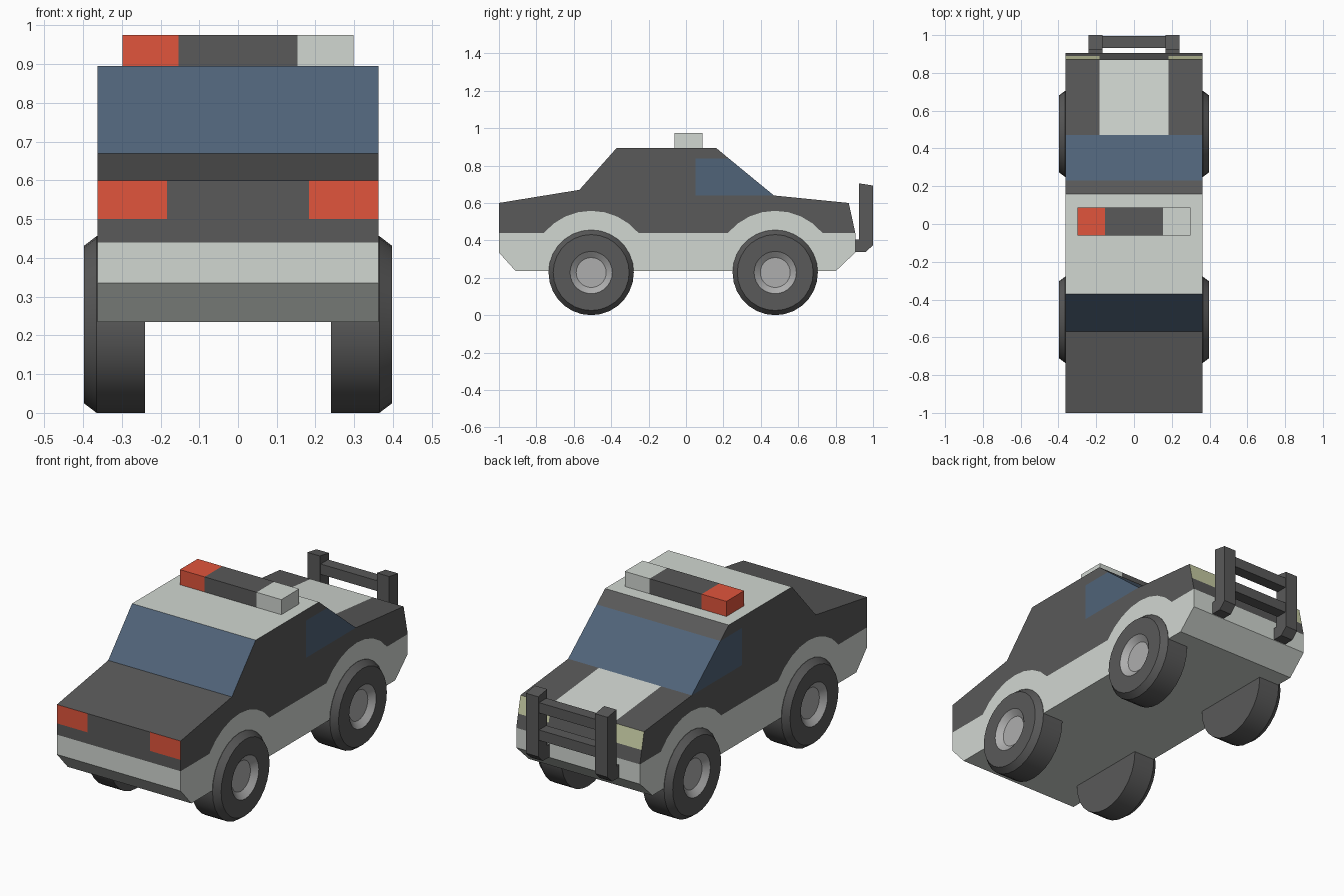
import bpy, bmesh, math

if "Cube" in bpy.data.objects:
    bpy.data.objects.remove(bpy.data.objects["Cube"])

W = 0.363      # half width of the body
S = 0.183      # half width of the hood stripe / inner edge of the lamps
AXLES = [-0.507, 0.477]
HUB_Z = 0.228


def material(name, rgb):
    m = bpy.data.materials.new(name)
    m.diffuse_color = (*rgb, 1)
    m.use_nodes = True
    m.node_tree.nodes["Principled BSDF"].inputs["Base Color"].default_value = m.diffuse_color
    return m


DARK = material("dark_grey", (0.1, 0.1, 0.1))
WHITE = material("white", (0.64, 0.68, 0.64))
GLASS = material("glass", (0.08, 0.125, 0.19))
RED = material("red", (0.75, 0.09, 0.045))
CREAM = material("cream", (0.57, 0.6, 0.37))
METAL = material("metal", (0.42, 0.42, 0.42))
ALL = [DARK, WHITE, GLASS, RED, CREAM, METAL]


def finish(name, bm, mats):
    bmesh.ops.remove_doubles(bm, verts=bm.verts, dist=1e-5)
    bmesh.ops.recalc_face_normals(bm, faces=bm.faces)
    me = bpy.data.meshes.new(name)
    bm.to_mesh(me)
    bm.free()
    for m in mats:
        me.materials.append(m)
    ob = bpy.data.objects.new(name, me)
    bpy.context.collection.objects.link(ob)
    return ob


def face(bm, pts, mat=None):
    f = bm.faces.new([bm.verts.new(p) for p in pts])
    if mat:
        f.material_index = ALL.index(mat)


def prism(name, profile, x0, x1, mat):
    """Side profile (y, z) extruded from x0 to x1."""
    bm = bmesh.new()
    for x in (x0, x1):
        face(bm, [(x, y, z) for y, z in profile])
    for (ya, za), (yb, zb) in zip(profile, profile[1:] + profile[:1]):
        face(bm, [(x0, ya, za), (x1, ya, za), (x1, yb, zb), (x0, yb, zb)])
    return finish(name, bm, [mat])


def box(name, x0, x1, y0, y1, z0, z1, mat):
    return prism(name, [(y0, z0), (y1, z0), (y1, z1), (y0, z1)], x0, x1, mat)


# Body: outline split into coloured strips (one colour, or outer/centre/outer)
upper = [
    ((-1, 0.44), DARK), ((-1, 0.5), (RED, DARK)), ((-1, 0.6), DARK),
    ((-0.57, 0.67), GLASS), ((-0.37, 0.895), WHITE), ((0.16, 0.895), DARK),
    ((0.23, 0.837), GLASS), ((0.47, 0.64), (DARK, WHITE)),
    ((0.87, 0.6), (CREAM, DARK)), ((0.89, 0.51), DARK),
]
lower = [((0.905, 0.44), WHITE), ((0.905, 0.335), WHITE), ((0.8, 0.235), WHITE),
         ((-0.91, 0.235), WHITE), ((-1, 0.335), WHITE)]
bm = bmesh.new()
strips = upper + lower
for (a, mat), (b, _) in zip(strips, strips[1:] + strips[:1]):
    if isinstance(mat, tuple):
        spans = [(-W, -S, mat[0]), (-S, S, mat[1]), (S, W, mat[0])]
    else:
        spans = [(-W, W, mat)]
    for x0, x1, m in spans:
        face(bm, [(x0, *a), (x1, *a), (x1, *b), (x0, *b)], m)

# Body sides: two-tone seam arching over the wheels, with a side window
seam = []
R_ARCH = 0.33
a0 = math.asin((0.44 - HUB_Z) / R_ARCH)
for y in AXLES:
    for i in range(9):
        a = math.pi - a0 - (math.pi - 2 * a0) * i / 8
        seam.append((y + R_ARCH * math.cos(a), HUB_Z + R_ARCH * math.sin(a)))
up = [p for p, _ in upper]
low = [p for p, _ in lower]
sill = [(0.05, 0.837), (0.05, 0.64)]
for x in (-W, W):
    def side(pts, mat):
        face(bm, [(x, y, z) for y, z in pts], mat)
    side(up[:7] + sill + up[7:] + low[:1] + seam[::-1], DARK)
    side([up[6]] + sill + [up[7]], GLASS)
    side(low + up[:1] + seam, WHITE)
finish("car_body", bm, ALL)


# Wheels: lathed tyre and dished rim
def lathe(name, profile, sx, y, mat, seg=28):
    bm = bmesh.new()
    for (xa, ra), (xb, rb) in zip(profile, profile[1:]):
        for i in range(seg):
            t0, t1 = (2 * math.pi * k / seg for k in (i, i + 1))
            pts = [(sx * px, y + r * math.sin(t), HUB_Z + r * math.cos(t))
                   for px, r, t in ((xa, ra, t0), (xb, rb, t0), (xb, rb, t1), (xa, ra, t1))]
            if ra == 0:
                pts.pop()
            elif rb == 0:
                pts.pop(2)
            face(bm, pts)
    ob = finish(name, bm, [mat])
    bpy.context.view_layer.objects.active = ob
    ob.select_set(True)
    bpy.ops.object.shade_smooth_by_angle(angle=math.radians(25))
    ob.select_set(False)


for y, end in zip(AXLES, ("front", "back")):
    for sx, hand in ((-1, "left"), (1, "right")):
        lathe(f"tyre_{end}_{hand}", [(0.24, 0), (0.24, HUB_Z), (0.365, HUB_Z),
                                     (0.398, 0.203), (0.398, 0.113)], sx, y, DARK)
        lathe(f"rim_{end}_{hand}", [(0.398, 0.113), (0.372, 0.08), (0.372, 0)],
              sx, y, METAL)

# Roof light bar
for name, x0, x1, mat in (("red", -0.298, -0.153, RED), ("middle", -0.153, 0.153, DARK),
                          ("white", 0.153, 0.298, WHITE)):
    box(f"light_bar_{name}", x0, x1, -0.062, 0.087, 0.893, 0.975, mat)

# Push bar: two posts and two rails
post = [(0.903, 0.338), (0.962, 0.338), (1, 0.375), (1, 0.693),
        (0.925, 0.705), (0.925, 0.405), (0.903, 0.405)]
for sx, hand in ((-1, "left"), (1, "right")):
    prism(f"push_bar_post_{hand}", post, sx * 0.167, sx * 0.24, DARK)
for i, z in enumerate((0.46, 0.605)):
    box(f"push_bar_rail_{i}", -0.17, 0.17, 0.932, 0.994, z, z + 0.055, DARK)
